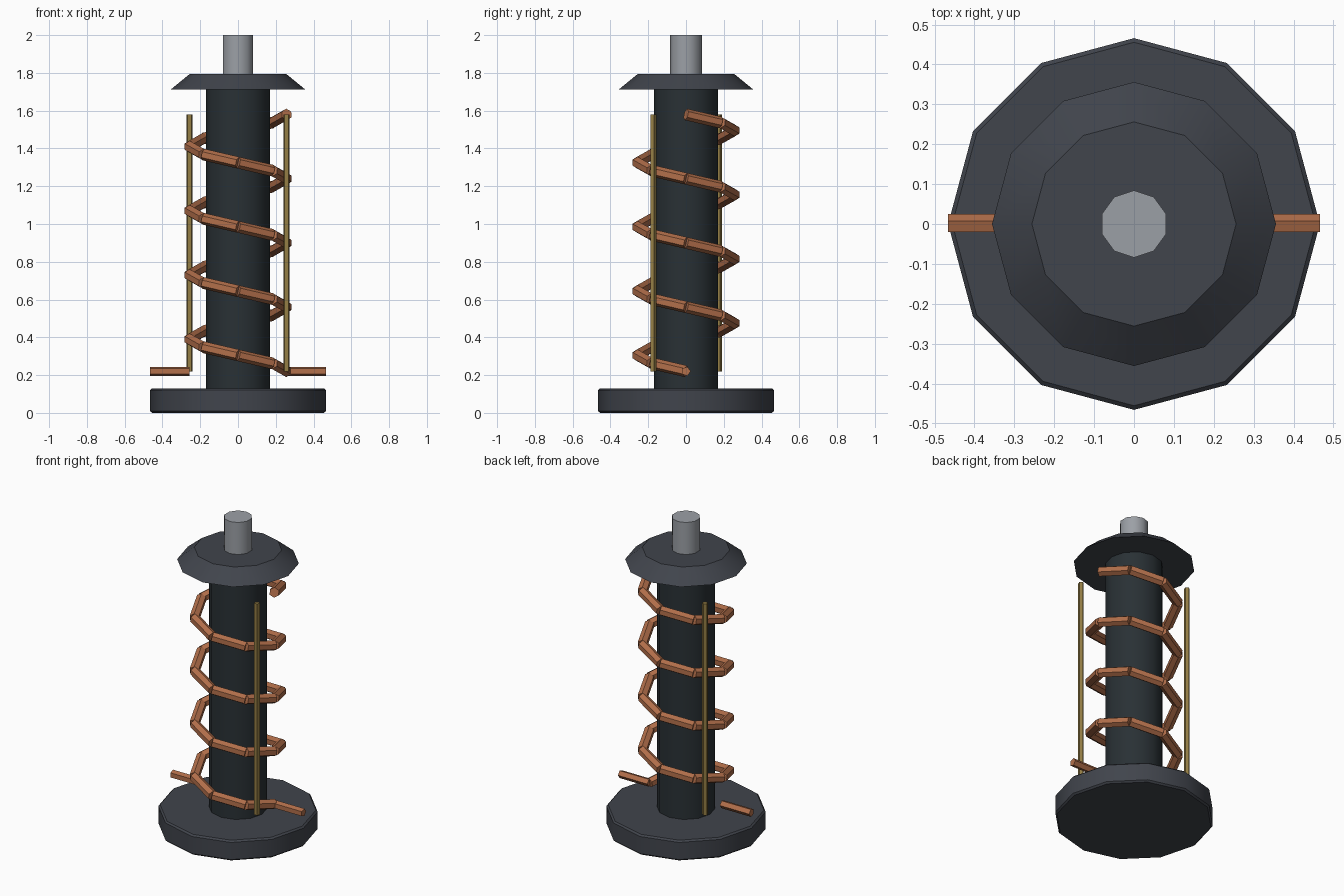
import bpy, math
from mathutils import Vector

if "Cube" in bpy.data.objects:
    bpy.data.objects.remove(bpy.data.objects["Cube"])


def mat(name, rgb):
    m = bpy.data.materials.new(name)
    m.diffuse_color = (*rgb, 1)
    m.use_nodes = True
    m.node_tree.nodes["Principled BSDF"].inputs["Base Color"].default_value = m.diffuse_color
    return m


DARK = mat("dark_housing", (0.052, 0.058, 0.072))
CORE = mat("core_black", (0.022, 0.03, 0.035))
COPPER = mat("copper", (0.45, 0.16, 0.07))
BRASS = mat("brass", (0.30, 0.21, 0.06))
STEEL = mat("steel", (0.33, 0.35, 0.38))


def upright(name, sides, r1, r2, z0, z1, material, x=0, y=0, smooth=True):
    bpy.ops.mesh.primitive_cone_add(vertices=sides, radius1=r1, radius2=r2,
                                    depth=z1 - z0, location=(x, y, (z0 + z1) / 2))
    o = bpy.context.object
    o.name = name
    o.data.materials.append(material)
    if smooth:
        bpy.ops.object.shade_smooth_by_angle(angle=math.radians(37))
    return o


def bar(name, a, b, r, sides, material):
    a, b = Vector(a), Vector(b)
    bpy.ops.mesh.primitive_cylinder_add(vertices=sides, radius=r,
                                        depth=(b - a).length, location=(a + b) / 2)
    o = bpy.context.object
    o.name = name
    o.rotation_euler = (b - a).to_track_quat('Z', 'Y').to_euler()
    o.data.materials.append(material)
    return o


# Base with a small chamfer
base = upright("base", 12, 0.466, 0.466, 0, 0.13, DARK)
bev = base.modifiers.new("chamfer", 'BEVEL')
bev.width = 0.01
bev.segments = 1
bev.limit_method = 'ANGLE'
bev.angle_limit = math.radians(40)

# Core, tapered cap and top shaft
upright("core", 12, 0.17, 0.17, 0.12, 1.72, CORE)
upright("cap", 12, 0.356, 0.256, 1.712, 1.794, DARK)
upright("shaft", 10, 0.084, 0.084, 1.78, 2.0, STEEL)

# Coil: four turns of eight straight pieces
R, Z0, Z1, TURNS, STEPS = 0.258, 0.22, 1.58, 4, 8
n = TURNS * STEPS
pts = []
for i in range(n + 1):
    a = -2 * math.pi * i / STEPS
    pts.append((R * math.cos(a), R * math.sin(a), Z0 + (Z1 - Z0) * i / n))
for i in range(n):
    bar(f"coil_piece_{i + 1}", pts[i], pts[i + 1], 0.031, 6, COPPER)

# Leads and brass support rods, one pair on each side
for s, side in ((1, "right"), (-1, "left")):
    lead = bar(f"lead_{side}", (s * 0.258, 0, 0.22), (s * 0.467, 0, 0.22), 0.025, 5, COPPER)
    lead.rotation_euler = (0, math.pi / 2, 0)
    upright(f"support_rod_{side}", 5, 0.017, 0.017, 0.22, 1.58, BRASS,
            s * 0.257, -s * 0.174, smooth=False)
